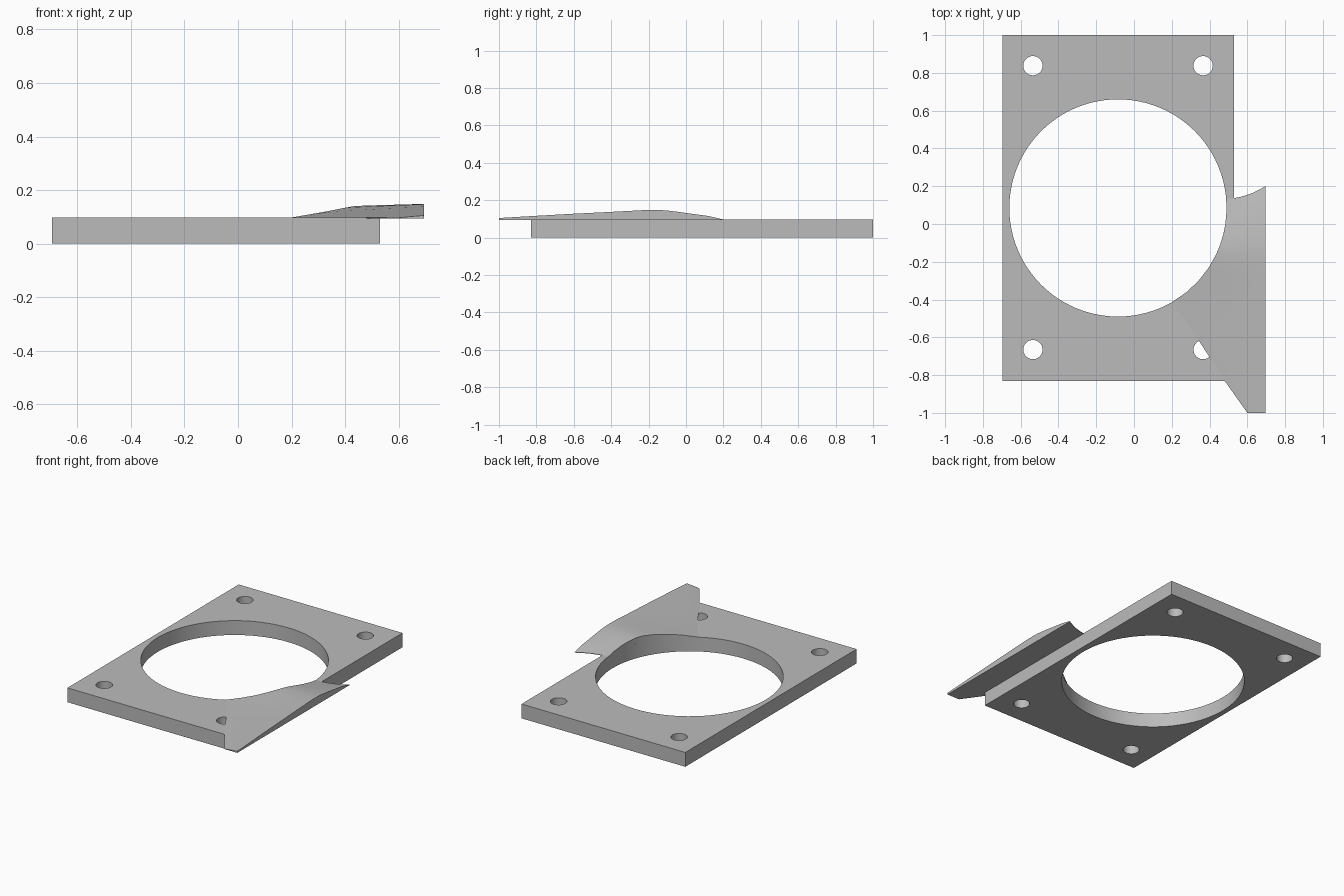
import bpy, bmesh, math

cube = bpy.data.objects.get("Cube")
if cube:
    bpy.data.objects.remove(cube, do_unlink=True)

CX, CY, R, TOP = -0.085, 0.085, 0.575, 0.097

gray = bpy.data.materials.new("plain_gray")
gray.use_nodes = True
gray.diffuse_color = (0.5, 0.5, 0.5, 1)
for node in gray.node_tree.nodes:
    if node.type == 'BSDF_PRINCIPLED':
        node.inputs["Base Color"].default_value = (0.5, 0.5, 0.5, 1)


def circle(x, y, r, n):
    return [(x + r * math.cos(math.tau * i / n), y + r * math.sin(math.tau * i / n))
            for i in range(n)]


def finish(obj):
    obj.data.materials.clear()
    obj.data.materials.append(gray)
    bpy.ops.object.select_all(action='DESELECT')
    obj.select_set(True)
    bpy.context.view_layer.objects.active = obj
    bpy.ops.object.shade_smooth_by_angle(angle=math.radians(30))


# Mounting plate: rectangle with a large opening and four screw holes
curve = bpy.data.curves.new("mounting_plate", 'CURVE')
curve.dimensions = '2D'
curve.fill_mode = 'BOTH'
curve.extrude = TOP / 2
outlines = [[(-0.695, -0.83), (0.53, -0.83), (0.53, 1.0), (-0.695, 1.0)],
            circle(CX, CY, R, 96)]
outlines += [circle(x, y, 0.051, 32) for x in (-0.535, 0.366) for y in (-0.665, 0.838)]
for pts in outlines:
    spline = curve.splines.new('POLY')
    spline.points.add(len(pts) - 1)
    for p, (x, y) in zip(spline.points, pts):
        p.co = (x, y, 0, 1)
    spline.use_cyclic_u = True
plate = bpy.data.objects.new("mounting_plate", curve)
bpy.context.collection.objects.link(plate)
plate.select_set(True)
bpy.context.view_layer.objects.active = plate
bpy.ops.object.convert(target='MESH')
plate = bpy.context.view_layer.objects.active
bm = bmesh.new()
bm.from_mesh(plate.data)
bmesh.ops.remove_doubles(bm, verts=bm.verts, dist=0.0001)
bmesh.ops.translate(bm, verts=bm.verts, vec=(0, 0, TOP / 2))
bmesh.ops.recalc_face_normals(bm, faces=bm.faces)
bm.to_mesh(plate.data)
bm.free()
finish(plate)

# Side fin: low ramp lofted across stations (y, left x or None for rim, left z, right z)
stations = [(-1.0, 0.60, 0.096, 0.105), (-0.83, 0.48, TOP, 0.115),
            (-0.62, 0.345, TOP, 0.127), (-0.415, None, TOP, 0.137),
            (-0.36, None, 0.111, 0.140), (-0.30, None, 0.122, 0.143),
            (-0.23, None, 0.133, 0.147), (-0.16, None, 0.140, 0.148),
            (-0.11, None, 0.139, 0.146), (-0.05, None, 0.130, 0.137),
            (0.0, None, 0.121, 0.128), (0.07, None, 0.108, 0.116),
            (0.135, None, TOP, TOP)]
COLS = 8
BASE = 0.094
bm = bmesh.new()
upper, lower = [], []
for y, left, zl, zr in stations:
    if left is None:
        left = CX + math.sqrt(R * R - (y - CY) ** 2)
    # rear stations sweep backwards towards the outer edge
    sweep = 0.065 * max(0, (y + 0.11) / 0.245)
    up, low = [], []
    for i in range(COLS + 1):
        t = i / COLS
        x, yy = left + (0.695 - left) * t, y + sweep * t * t
        up.append(bm.verts.new((x, yy, zl + (zr - zl) * t ** 0.85)))
        low.append(bm.verts.new((x, yy, BASE)))
    upper.append(up)
    lower.append(low)

for a in range(len(stations) - 1):
    for i in range(COLS):
        for g in (upper, lower):
            bm.faces.new((g[a][i], g[a][i + 1], g[a + 1][i + 1], g[a + 1][i]))
    for i in (0, COLS):
        bm.faces.new((upper[a][i], upper[a + 1][i], lower[a + 1][i], lower[a][i]))
for a in (0, -1):
    for i in range(COLS):
        bm.faces.new((upper[a][i], upper[a][i + 1], lower[a][i + 1], lower[a][i]))
bmesh.ops.recalc_face_normals(bm, faces=bm.faces)
mesh = bpy.data.meshes.new("side_fin")
bm.to_mesh(mesh)
bm.free()
fin = bpy.data.objects.new("side_fin", mesh)
bpy.context.collection.objects.link(fin)
finish(fin)
